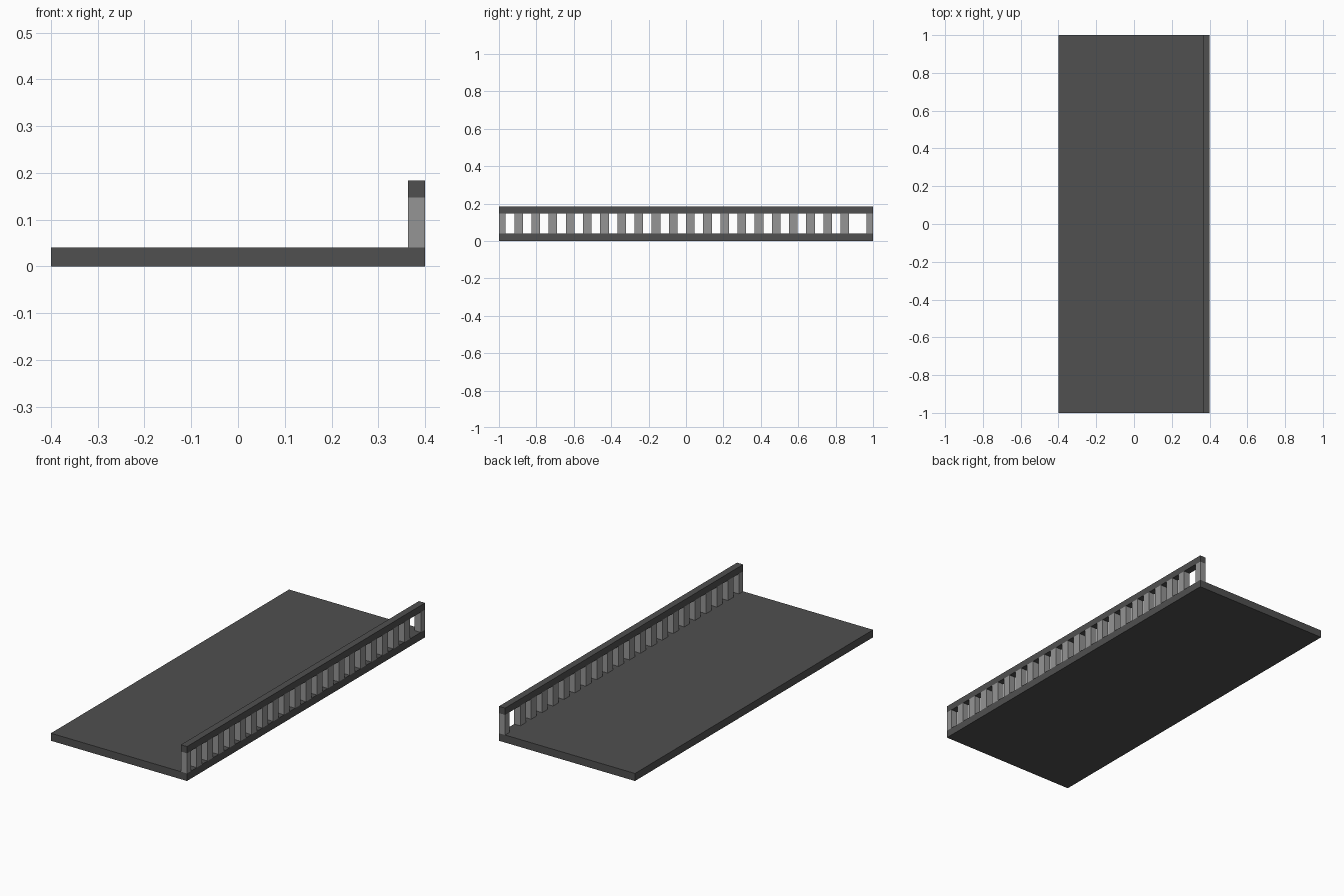
import bpy

if "Cube" in bpy.data.objects:
    bpy.data.objects.remove(bpy.data.objects["Cube"])


def material(name, value):
    mat = bpy.data.materials.new(name)
    mat.diffuse_color = (value, value, value, 1)
    mat.use_nodes = True
    mat.node_tree.nodes["Principled BSDF"].inputs["Base Color"].default_value = mat.diffuse_color
    return mat


dark = material("dark_grey", 0.08)
light = material("mid_grey", 0.3)


def box(name, x, y, z, mat):
    """Box from (min, max) ranges on each axis."""
    bpy.ops.mesh.primitive_cube_add(
        size=1, location=[(a + b) / 2 for a, b in (x, y, z)])
    ob = bpy.context.object
    ob.name = name
    ob.scale = [b - a for a, b in (x, y, z)]
    bpy.ops.object.transform_apply(location=False, rotation=False, scale=True)
    ob.data.materials.append(mat)
    return ob


SLAB_TOP, RAIL_BOTTOM, RAIL_TOP = 0.04, 0.147, 0.183
RAIL_X = (0.364, 0.4)
POST_Z = (SLAB_TOP, RAIL_BOTTOM)

# Floor slab and handrail along the right edge
box("floor_slab", (-0.4, 0.4), (-1, 1), (0, SLAB_TOP), dark)
box("handrail", RAIL_X, (-1, 1), (RAIL_BOTTOM, RAIL_TOP), dark)

# Square posts at both ends
box("front_end_post", RAIL_X, (-1, -0.964), POST_Z, light)
box("back_end_post", RAIL_X, (0.964, 1), POST_Z, light)

# Evenly spaced balusters, with a wider gap left at the back end
for i in range(20):
    y = -0.895 + i * 0.0918
    box(f"baluster_{i + 1}", RAIL_X, (y - 0.023, y + 0.023), POST_Z, light)
